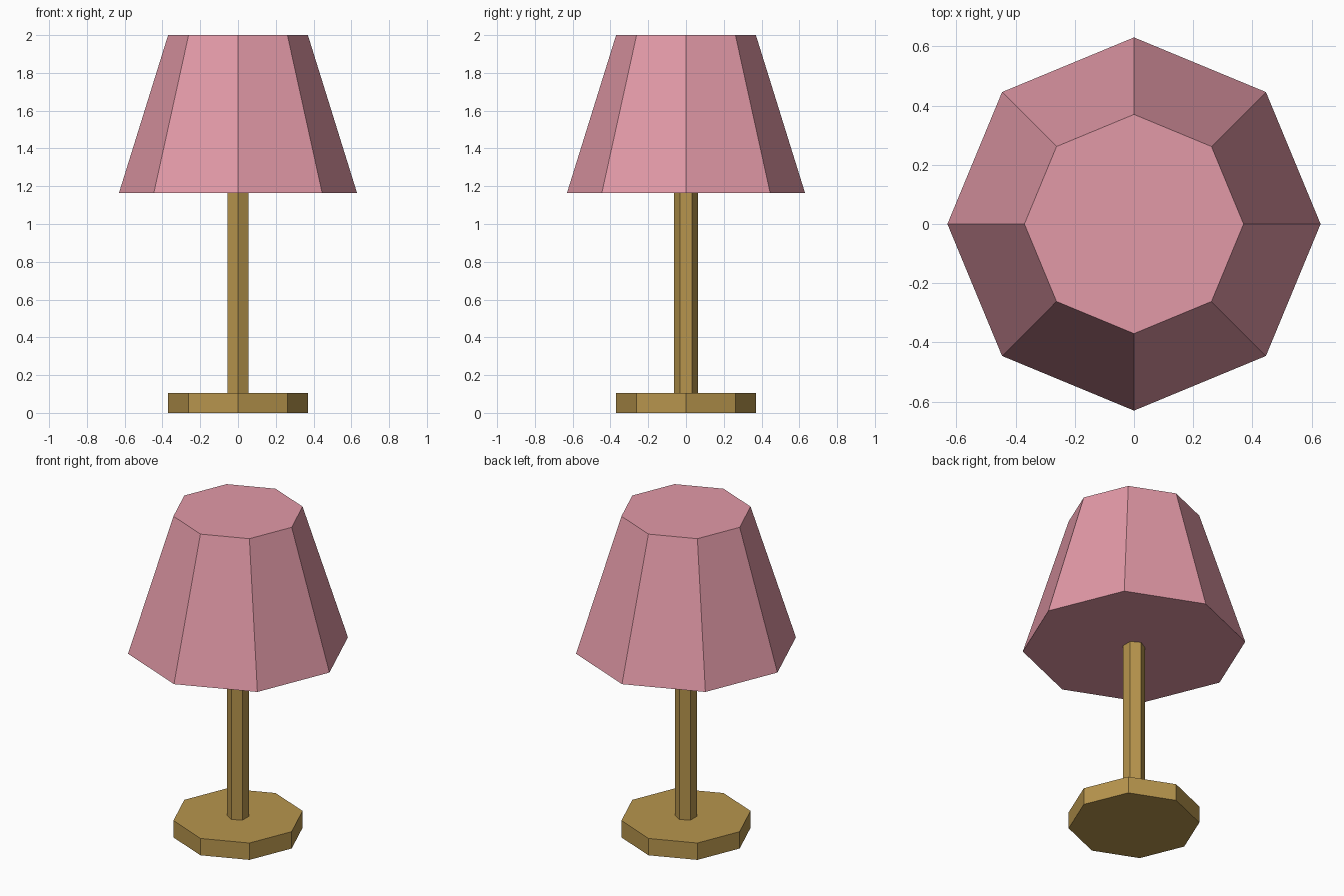
import bpy
import bmesh
from mathutils import Matrix

if "Cube" in bpy.data.objects:
    bpy.data.objects.remove(bpy.data.objects["Cube"])


def make_material(name, color):
    mat = bpy.data.materials.new(name)
    mat.diffuse_color = (*color, 1.0)
    mat.use_nodes = True
    mat.node_tree.nodes["Principled BSDF"].inputs["Base Color"].default_value = mat.diffuse_color
    return mat


def make_prism(name, sides, r_bottom, r_top, z_bottom, z_top, mat):
    """Capped flat-sided prism or frustum, with a corner on the y axis."""
    bm = bmesh.new()
    bmesh.ops.create_cone(
        bm, cap_ends=True, cap_tris=False, segments=sides,
        radius1=r_bottom, radius2=r_top, depth=z_top - z_bottom,
        matrix=Matrix.Translation((0, 0, (z_bottom + z_top) / 2)))
    mesh = bpy.data.meshes.new(name)
    bm.to_mesh(mesh)
    bm.free()
    mesh.materials.append(mat)
    obj = bpy.data.objects.new(name, mesh)
    bpy.context.collection.objects.link(obj)
    return obj


brass = make_material("brass", (0.474, 0.300, 0.074))
pink = make_material("pink_fabric", (0.76, 0.319, 0.386))

# Octagonal foot
make_prism("base", 8, 0.37, 0.37, 0.0, 0.105, brass)
# Hexagonal stem, from foot to underside of the shade
make_prism("pole", 6, 0.063, 0.063, 0.105, 1.165, brass)
# Tapered octagonal shade, closed at top and bottom
make_prism("shade", 8, 0.63, 0.37, 1.165, 2.0, pink)
